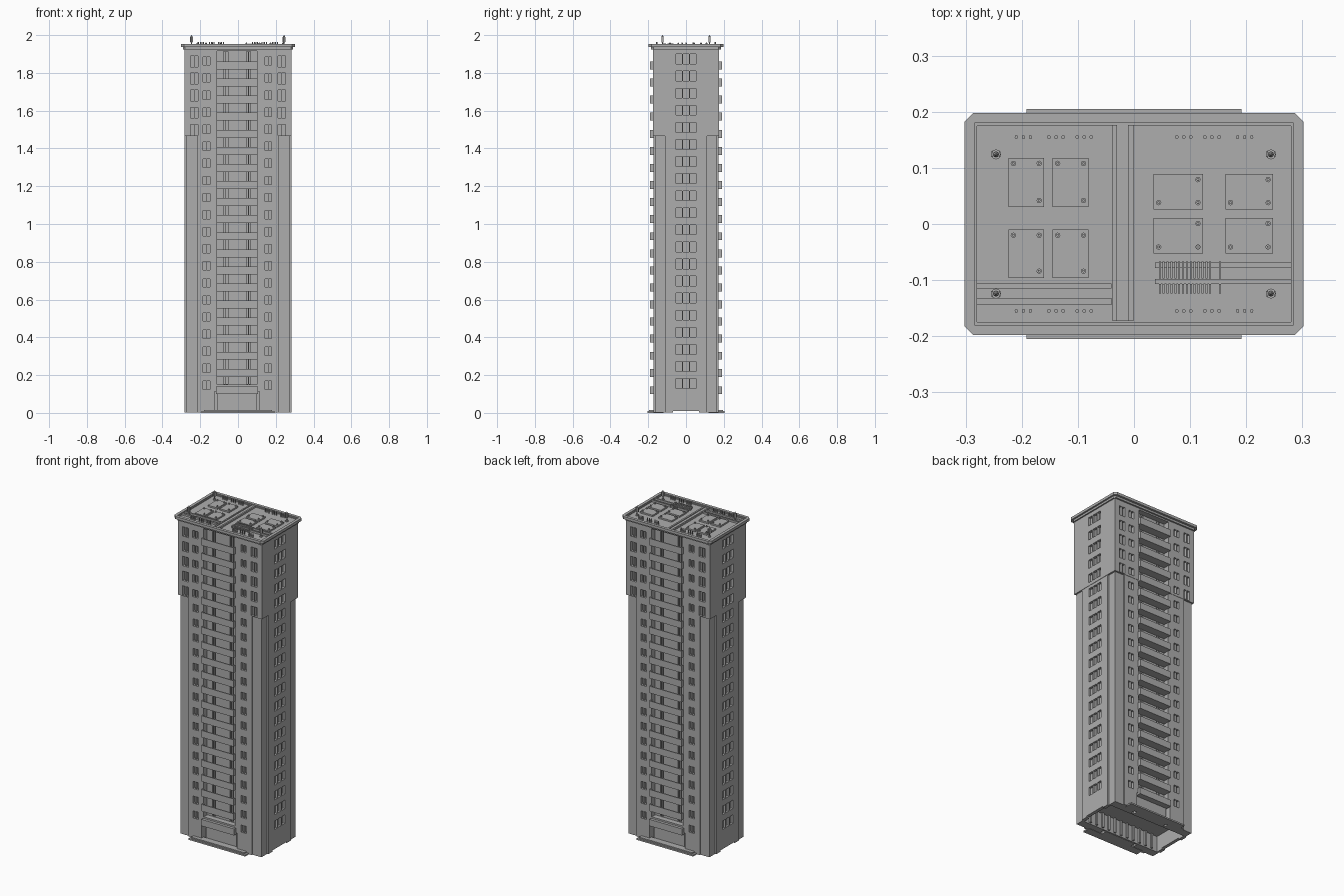
import bpy, bmesh
from math import pi
from mathutils import Matrix, Vector

if "Cube" in bpy.data.objects:
    bpy.data.objects.remove(bpy.data.objects["Cube"])

PITCH = 0.0904
FLOORS = [0.212 + PITCH * i for i in range(19)]   # balcony centre heights
STEP = 1.465                                      # where the upper block starts
CONCRETE = bpy.data.materials.new("concrete")
CONCRETE.diffuse_color = (0.42, 0.42, 0.42, 1)
CONCRETE.use_nodes = True
CONCRETE.node_tree.nodes["Principled BSDF"].inputs["Base Color"].default_value = CONCRETE.diffuse_color


def add_box(bm, x0, x1, y0, y1, z0, z1):
    m = Matrix.Translation(((x0 + x1) / 2, (y0 + y1) / 2, (z0 + z1) / 2)) @ \
        Matrix.Diagonal((x1 - x0, y1 - y0, z1 - z0, 1))
    bmesh.ops.create_cube(bm, size=1, matrix=m)


def add_cyl(bm, x, y, z0, z1, r0, r1=None, n=8):
    bmesh.ops.create_cone(bm, cap_ends=True, segments=n, radius1=r0,
                          radius2=r0 if r1 is None else r1, depth=z1 - z0,
                          matrix=Matrix.Translation((x, y, (z0 + z1) / 2)))


def add_prism(bm, pts, z0, z1):
    f = bm.faces.new([bm.verts.new((x, y, z0)) for x, y in pts])
    g = bmesh.ops.extrude_face_region(bm, geom=[f])["geom"]
    bmesh.ops.translate(bm, verts=[v for v in g if isinstance(v, bmesh.types.BMVert)],
                        vec=(0, 0, z1 - z0))
    bmesh.ops.recalc_face_normals(bm, faces=bm.faces)


def octagon(hx, hy, c):
    return [(hx - c, -hy), (hx, -hy + c), (hx, hy - c), (hx - c, hy),
            (-hx + c, hy), (-hx, hy - c), (-hx, -hy + c), (-hx + c, -hy)]


def spin_copy(bm):
    # the rear is the front turned half way round
    d = bmesh.ops.duplicate(bm, geom=bm.verts[:] + bm.edges[:] + bm.faces[:])
    vs = [v for v in d["geom"] if isinstance(v, bmesh.types.BMVert)]
    bmesh.ops.rotate(bm, verts=vs, cent=Vector(), matrix=Matrix.Rotation(pi, 3, 'Z'))


def finish(bm, name):
    me = bpy.data.meshes.new(name)
    bm.to_mesh(me)
    bm.free()
    me.materials.append(CONCRETE)
    ob = bpy.data.objects.new(name, me)
    bpy.context.collection.objects.link(ob)
    return ob


def part(name, boxes, spin=False):
    bm = bmesh.new()
    for b in boxes:
        add_box(bm, *b)
    if spin:
        spin_copy(bm)
    return finish(bm, name)


def cut(ob, cutter):
    mod = ob.modifiers.new("cut", 'BOOLEAN')
    mod.operation, mod.solver, mod.object = 'DIFFERENCE', 'EXACT', cutter
    bpy.context.view_layer.objects.active = ob
    bpy.ops.object.modifier_apply(modifier=mod.name)


# window openings, front and one end, then turned for the other sides
wins = []
for z in [FLOORS[0] - PITCH] + FLOORS:
    for x in (-0.166, 0.16):
        for dx in (-0.01, 0.01):
            wins.append((x + dx - 0.008, x + dx + 0.008, -0.2, -0.157, z + 0.002, z + 0.046))
    if z > STEP - 0.02:
        for x in (-0.232, 0.232):
            for dx in (-0.011, 0.011):
                wins.append((x + dx - 0.009, x + dx + 0.009, -0.2, -0.157, z - 0.008, z + 0.05))
    for y in (-0.037, 0, 0.037):
        wins.append((0.268, 0.3, y - 0.015, y + 0.015, z + 0.008, z + 0.06))
window_cutter = part("window_cutter", wins, True)

# balcony recesses with deeper door strips, entrances and the open underside
recess_cutter = part("recess_cutter", [(-0.111, 0.1, -0.25, -0.14, 0.15, 1.915)], True)
strip_cutter = part("strip_cutter", [(-0.076, -0.053, -0.25, -0.12, 0.152, 1.913),
                                     (0.044, 0.066, -0.25, -0.12, 0.152, 1.913)], True)
entry_cutter = part("entry_cutter", [(-0.125, 0.115, -0.25, -0.125, -0.1, 0.112)], True)
base_cutter = part("base_cutter", [(-0.262, 0.262, -0.115, 0.115, -0.1, 0.1)])
slot_cutter = part("slot_cutter", [(-0.4, 0.4, -0.07, 0.07, -0.1, 0.01)])

# tower: lower shaft with set-back corners, upper block overhanging
hx, hy, d = 0.282, 0.173, 0.008
outline = [(0.215, -hy), (0.215, -hy + d), (hx - d, -hy + d), (hx - d, -0.11), (hx, -0.11)]
outline += [(x, -y) for x, y in reversed(outline)]
outline += [(-x, -y) for x, y in outline]
bm = bmesh.new()
add_prism(bm, outline, 0.002, STEP)
lower = finish(bm, "lower_tower")
upper = part("upper_tower", [(-0.284, 0.284, -0.175, 0.175, STEP, 1.93)])
for ob in (lower, upper):
    for c in (window_cutter, recess_cutter, strip_cutter):
        cut(ob, c)
for c in (entry_cutter, base_cutter, slot_cutter):
    cut(lower, c)

# mullions standing in the door strips
part("door_mullions", [(x - 0.002, x + 0.002, -0.142, -0.118, 0.15, 1.915)
                       for x in (-0.065, 0.055)], True)

# balconies: slab plus a three-sided parapet
bal = []
for z in FLOORS:
    a, b = z - 0.021, z + 0.021
    bal += [(-0.111, 0.1, -0.18, -0.122, a, a + 0.008),
            (-0.115, 0.104, -0.191, -0.17, a, a + 0.008),
            (-0.115, 0.104, -0.191, -0.185, a, b),
            (-0.115, -0.109, -0.187, -0.17, a, b),
            (0.098, 0.104, -0.187, -0.17, a, b)]
part("balconies", bal, True)

# entrances: canopy, door wall and steps
part("entrances", [(-0.116, 0.106, -0.19, -0.12, 0.1, 0.14),
                   (-0.108, 0.1, -0.155, -0.12, 0.0, 0.102)], True)
part("entrance_steps", [(-0.192, 0.192, -0.205, -0.155, 0, 0.009),
                        (-0.18, 0.18, -0.195, -0.155, 0.009, 0.016)], True)

# ribs on the inside of the open base
part("base_ribs", [(x - 0.006, x + 0.006, -0.118, -0.105, 0.01, 0.1)
                   for x in [-0.22 + 0.044 * i for i in range(11)]], True)

# cornice and parapet with sunken roof deck
bm = bmesh.new()
add_prism(bm, octagon(0.292, 0.185, 0.012), 1.924, 1.936)
finish(bm, "cornice_lower")
bm = bmesh.new()
add_prism(bm, octagon(0.302, 0.198, 0.016), 1.936, 1.952)
cornice = finish(bm, "roof_parapet")
deck_cutter = part("deck_cutter", [(-0.284, 0.284, -0.18, 0.18, 1.947, 2.1)])
deck_cutter2 = part("deck_cutter2", [(-0.28, 0.28, -0.175, 0.175, 1.941, 2.1)])
cut(cornice, deck_cutter)
cut(cornice, deck_cutter2)
for c in (window_cutter, recess_cutter, strip_cutter, entry_cutter, base_cutter,
          slot_cutter, deck_cutter, deck_cutter2):
    bpy.data.objects.remove(c)

# roof dividers and ducts
R = 1.94
part("roof_dividers", [(-0.038, -0.03, -0.173, 0.176, R, 1.951), (-0.011, -0.001, -0.173, 0.176, R, 1.951),
                       (-0.03, -0.011, -0.173, 0.176, R, 1.946)])
part("roof_ducts", [(0.037, 0.281, -0.078, -0.069, R, 1.952), (0.037, 0.281, -0.107, -0.098, R, 1.952),
                    (-0.281, -0.04, -0.115, -0.106, R, 1.952), (-0.281, -0.04, -0.144, -0.132, R, 1.952)])
part("duct_fins", [(x - 0.0018, x + 0.0018, y0, y1, R, 1.955)
                   for x in [0.046 + 0.0069 * i for i in range(14)] + [0.153]
                   for y0, y1 in ((-0.097, -0.067), (-0.124, -0.107))])

# roof hatches, each with three vent studs
hatches, studs = [], []
for xs, ys, skip in ((((-0.224, -0.16), (-0.145, -0.081)), ((0.03, 0.118), (-0.096, -0.01)), (0, 0)),
                     (((0.035, 0.123), (0.163, 0.248)), ((0.026, 0.089), (-0.053, 0.011)), (0, 1))):
    for x0, x1 in xs:
        for y0, y1 in ys:
            hatches.append((x0, x1, y0, y1, R, 1.95))
            studs += [(x, y) for i, x in enumerate((x0 + 0.009, x1 - 0.009))
                      for j, y in enumerate((y0 + 0.012, y1 - 0.01)) if (i, j) != skip]
part("roof_hatches", hatches)
bm = bmesh.new()
for x, y in studs:
    add_cyl(bm, x, y, 1.95, 1.957, 0.0048)
    add_cyl(bm, x, y, 1.957, 1.96, 0.0025)
finish(bm, "vent_studs")

# short posts along the long edges
bm = bmesh.new()
for s in (-1, 1):
    for c in (0.089, 0.139, 0.197):
        for k in (-0.0125, 0, 0.0125):
            for y in (-0.155, 0.155):
                add_cyl(bm, s * (c + k), y, R, 1.963, 0.0032)
finish(bm, "edge_posts")

# four corner masts with thicker finned heads
bm = bmesh.new()
for x in (-0.246, 0.244):
    for y in (-0.124, 0.124):
        add_cyl(bm, x, y, R, 1.946, 0.009)
        add_cyl(bm, x, y, 1.946, 1.962, 0.003)
        add_cyl(bm, x, y, 1.962, 1.993, 0.0055)
        add_cyl(bm, x, y, 1.993, 2.0, 0.005, 0.001)
        for dx in (-0.007, 0.007):
            add_box(bm, x + dx - 0.0015, x + dx + 0.0015, y - 0.005, y + 0.005, 1.964, 1.99)
finish(bm, "roof_masts")
